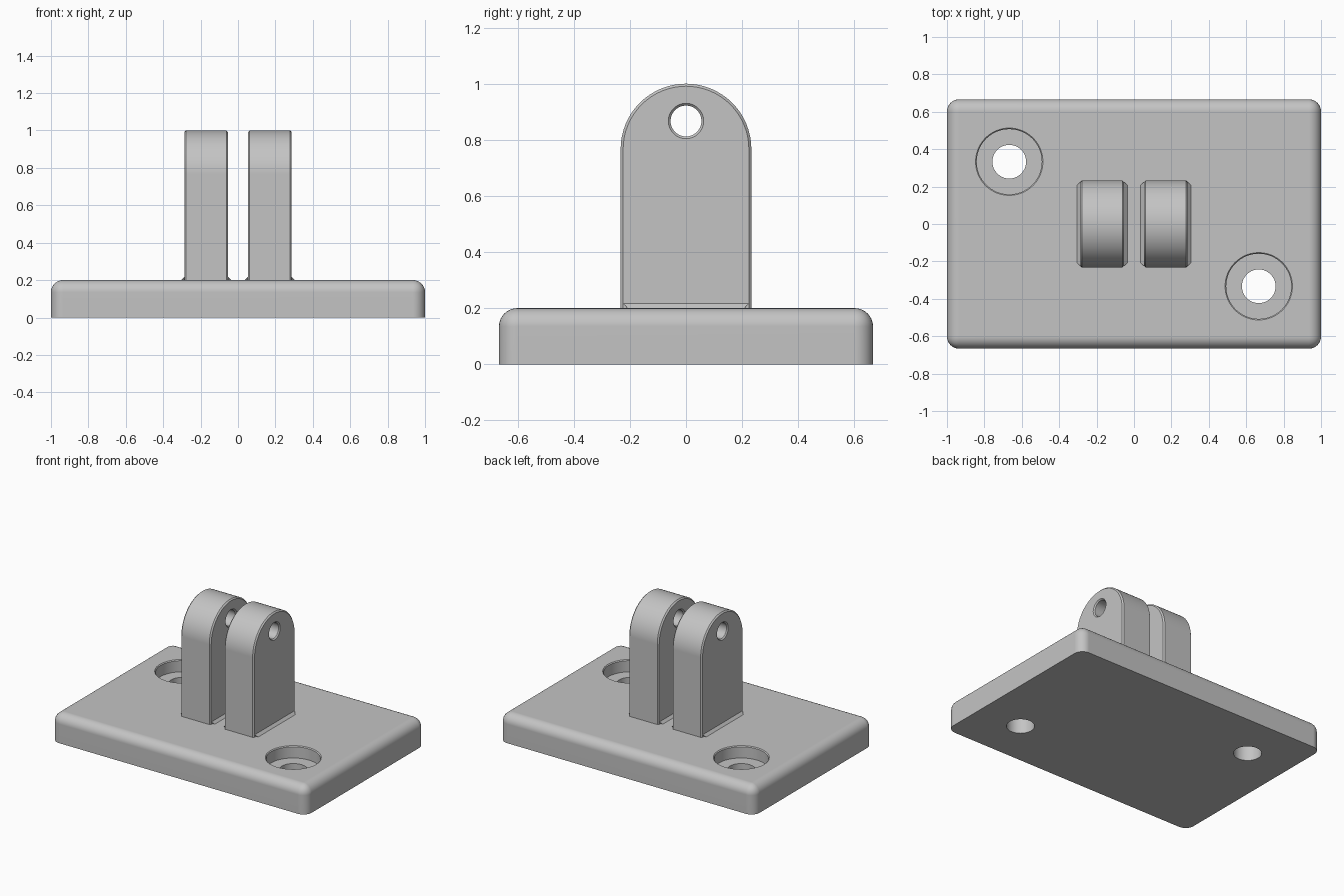
import bpy
import bmesh
from math import pi, cos, sin, radians

if "Cube" in bpy.data.objects:
    bpy.data.objects.remove(bpy.data.objects["Cube"], do_unlink=True)

grey = bpy.data.materials.new("plain grey")
grey.use_nodes = True
grey.diffuse_color = (0.55, 0.55, 0.55, 1)
grey.node_tree.nodes["Principled BSDF"].inputs["Base Color"].default_value = (0.55, 0.55, 0.55, 1)


def make_object(name, bm):
    bmesh.ops.recalc_face_normals(bm, faces=bm.faces[:])
    mesh = bpy.data.meshes.new(name)
    bm.to_mesh(mesh)
    bm.free()
    mesh.materials.append(grey)
    obj = bpy.data.objects.new(name, mesh)
    bpy.context.collection.objects.link(obj)
    return obj


def loft(name, rings):
    """Closed solid through a stack of rings with equal point counts."""
    bm = bmesh.new()
    loops = [[bm.verts.new(p) for p in ring] for ring in rings]
    n = len(loops[0])
    for a, b in zip(loops, loops[1:]):
        for i in range(n):
            j = (i + 1) % n
            bm.faces.new((a[i], a[j], b[j], b[i]))
    bm.faces.new(loops[0])
    bm.faces.new(loops[-1])
    return make_object(name, bm)


def circle(r, n=64):
    return [(r * cos(2 * pi * i / n), r * sin(2 * pi * i / n)) for i in range(n)]


def select_only(obj):
    bpy.ops.object.select_all(action="DESELECT")
    obj.select_set(True)
    bpy.context.view_layer.objects.active = obj


def cut(obj, cutter):
    mod = obj.modifiers.new("hole", "BOOLEAN")
    mod.operation = "DIFFERENCE"
    mod.solver = "EXACT"
    mod.object = cutter
    select_only(obj)
    bpy.ops.object.modifier_apply(modifier=mod.name)
    bpy.data.objects.remove(cutter, do_unlink=True)


def finish(obj):
    select_only(obj)
    bpy.ops.object.shade_smooth_by_angle(angle=radians(30))
    obj.modifiers.new("flat face normals", "WEIGHTED_NORMAL").keep_sharp = True


# Base plate, rounded everywhere except along the bottom
TOP = 0.2
bm = bmesh.new()
bmesh.ops.create_cube(bm, size=1)
for v in bm.verts:
    v.co = (v.co.x * 2, v.co.y * 1.333, (v.co.z + 0.5) * TOP)
rounded = [e for e in bm.edges if any(v.co.z > 0.1 for v in e.verts)]
bmesh.ops.bevel(bm, geom=rounded, offset=0.065, segments=8, profile=0.5, affect="EDGES")
plate = make_object("base_plate", bm)

# Counterbored screw holes in two opposite corners
BORE = [(0.09, -0.1), (0.09, 0.115), (0.174, 0.115),
        (0.174, 0.194), (0.18, TOP), (0.18, 0.3)]
for side in (-1, 1):
    cx, cy = side * 0.667, -side * 0.333
    cut(plate, loft("screw_hole_cutter",
                    [[(cx + x, cy + y, z) for x, y in circle(r)] for r, z in BORE]))
finish(plate)

# Pair of upright lugs with arched tops
HALF, ARC_Z, HOLE_Z = 0.233, 0.767, 0.867
INNER, OUTER, EDGE = 0.053, 0.287, 0.009


def arch(x, inset):
    r = HALF - inset
    pts = [(x, r * cos(pi * i / 32), ARC_Z + r * sin(pi * i / 32)) for i in range(33)]
    return pts + [(x, -r, TOP - 0.01), (x, r, TOP - 0.01)]


for label, s in (("left", 1), ("right", -1)):
    lug = loft(label + "_lug", [arch(s * x, d) for x, d in (
        (INNER, EDGE), (INNER + EDGE, 0), (OUTER - EDGE, 0), (OUTER, EDGE))])

    # Pivot hole with chamfered rims
    steps = [(INNER - 0.03, 0.063), (INNER, 0.063), (INNER + 0.008, 0.055),
             (OUTER - 0.008, 0.055), (OUTER, 0.063), (OUTER + 0.03, 0.063)]
    cut(lug, loft("pivot_hole_cutter",
                  [[(s * x, y, HOLE_Z + z) for y, z in circle(r)] for x, r in steps]))
    finish(lug)

    # Sloped foot where the lug meets the plate
    def foot_ring(z, grow, half_y):
        a, b = s * (INNER - grow), s * (OUTER + grow)
        return [(a, -half_y, z), (b, -half_y, z), (b, half_y, z), (a, half_y, z)]

    loft(label + "_lug_foot", [foot_ring(TOP - 0.01, 0.017, 0.208),
                               foot_ring(TOP, 0.017, 0.208),
                               foot_ring(TOP + 0.017, 0, 0.224)])
